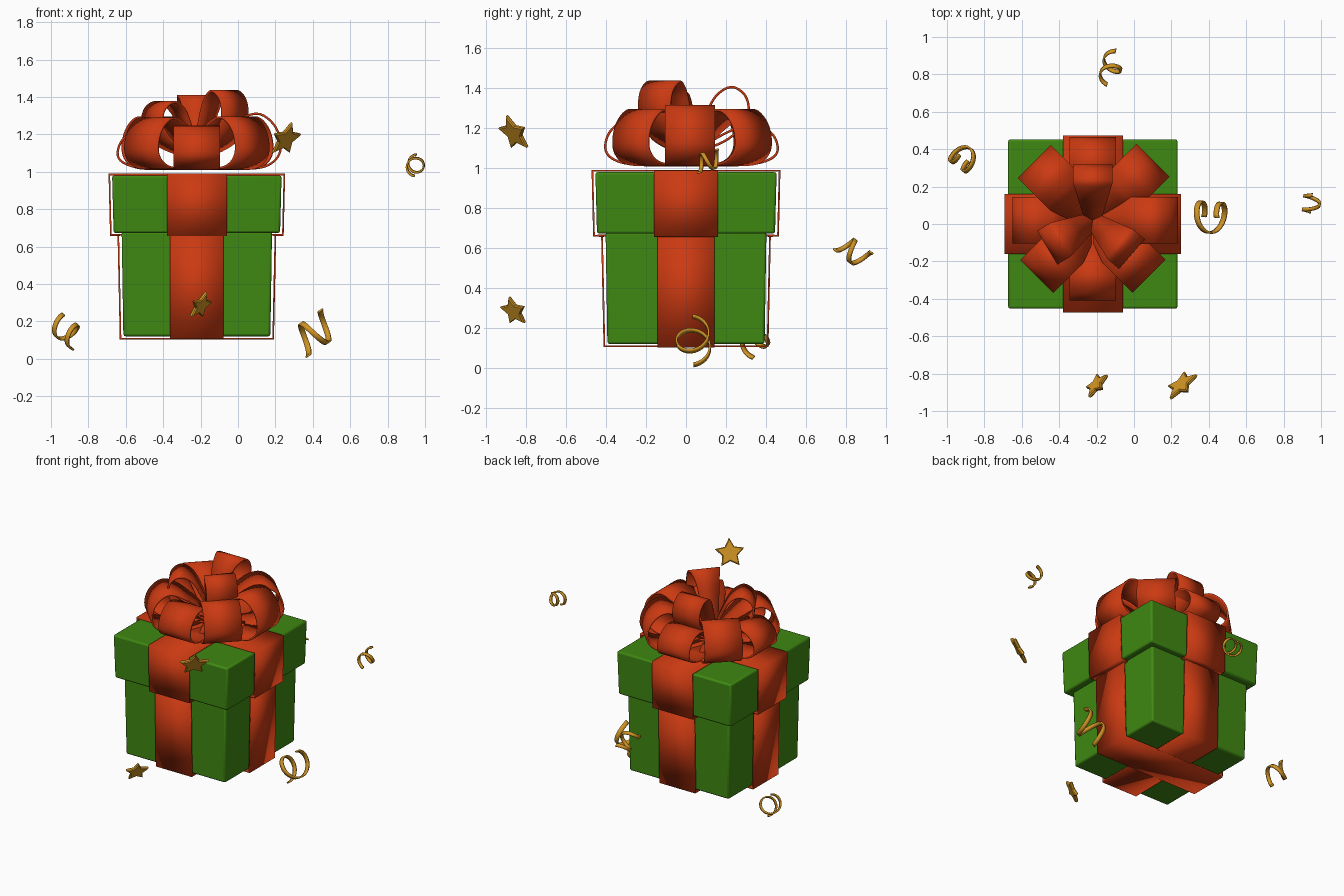
import bpy, bmesh, math
from mathutils import Vector, Matrix

if "Cube" in bpy.data.objects:
    bpy.data.objects.remove(bpy.data.objects["Cube"])

CX = -0.22  # box centre on x


def material(name, rgb):
    m = bpy.data.materials.new(name)
    m.diffuse_color = (*rgb, 1)
    m.use_nodes = True
    m.node_tree.nodes["Principled BSDF"].inputs["Base Color"].default_value = m.diffuse_color
    return m


GREEN = material("green_paper", (0.05, 0.25, 0.006))
RED = material("red_ribbon", (0.60, 0.042, 0.006))
GOLD = material("gold_confetti", (0.64, 0.30, 0.018))


def finish(name, bm, mat, thick=0, bevel=0, angle=35):
    bmesh.ops.recalc_face_normals(bm, faces=bm.faces)
    me = bpy.data.meshes.new(name)
    bm.to_mesh(me)
    bm.free()
    ob = bpy.data.objects.new(name, me)
    bpy.context.collection.objects.link(ob)
    me.materials.append(mat)
    if thick:
        s = ob.modifiers.new("thickness", 'SOLIDIFY')
        s.thickness, s.offset = thick, 0
    if bevel:
        b = ob.modifiers.new("soft_edges", 'BEVEL')
        b.width, b.segments = bevel, 2
    bpy.ops.object.select_all(action='DESELECT')
    ob.select_set(True)
    bpy.context.view_layer.objects.active = ob
    bpy.ops.object.shade_smooth_by_angle(angle=math.radians(angle))
    return ob


def block(name, half_low, half_high, z0, z1):
    """Slightly tapered square block."""
    bm = bmesh.new()
    bmesh.ops.create_cube(bm, size=2)
    for v in bm.verts:
        h = half_high if v.co.z > 0 else half_low
        v.co = (CX + v.co.x * h, v.co.y * h, z1 if v.co.z > 0 else z0)
    finish(name, bm, GREEN, bevel=0.012)


def strip(name, rows, mat, thick, closed=False):
    """Thin band through pairs of edge points."""
    bm = bmesh.new()
    vs = [(bm.verts.new(a), bm.verts.new(b)) for a, b in rows]
    n = len(vs)
    for i in range(n if closed else n - 1):
        (a, b), (c, d) = vs[i], vs[(i + 1) % n]
        bm.faces.new((a, b, d, c))
    finish(name, bm, mat, thick)


def spline(pts, steps=7):
    """Smooth curve through 2D points."""
    p = [Vector(q) for q in pts]
    p = [2 * p[0] - p[1]] + p + [2 * p[-1] - p[-2]]
    out = []
    for i in range(1, len(p) - 2):
        a, b, c, d = p[i - 1:i + 3]
        for k in range(steps):
            t = k / steps
            out.append(0.5 * (2 * b + (c - a) * t + (2 * a - 5 * b + 4 * c - d) * t * t
                              + (3 * b - a - 3 * c + d) * t ** 3))
    return out + [p[-2]]


def band(name, path, width, deg, centre, closed=False, pinch=False):
    """Ribbon band following an (r, z) path in the direction deg."""
    rot = Matrix.Rotation(math.radians(deg), 3, 'Z')
    rows = []
    for r, z in path:
        w = width / 2
        if pinch:
            w *= min(1, 0.4 + 0.6 * max(r, 0) / 0.2)
        rows.append([Vector(centre) + rot @ Vector((r, s * w, z)) for s in (-1, 1)])
    strip(name, rows, RED, 0.012, closed)


# Box and lid
block("box_body", 0.393, 0.402, 0.12, 0.68)
block("box_lid", 0.445, 0.453, 0.672, 0.98)

# Flat ribbons round box and lid, crossing
for i, deg in enumerate((0, 90)):
    e = i * 0.002
    body = [(-0.408, 0.107 + e), (0.408, 0.107 + e), (0.42, 0.663), (-0.42, 0.663)]
    lid = [(-0.41, 0.662), (-0.460, 0.662), (-0.468, 0.985 + e),
           (0.468, 0.985 + e), (0.460, 0.662), (0.41, 0.662)]
    band(f"body_ribbon_{i}", body, 0.285, deg, (CX, 0, 0), closed=True)
    band(f"lid_ribbon_{i}", lid, 0.32, deg, (CX, 0, 0))

# Lower ring of bow loops: (direction, top height, reach)
lower = [(0, 1.31, 0.45), (45, 1.29, 0.45), (90, 1.22, 0.44), (135, 1.29, 0.44),
         (180, 1.22, 0.425), (225, 1.285, 0.42), (270, 1.24, 0.425), (315, 1.29, 0.42)]
for i, (deg, top, R) in enumerate(lower):
    h = top - 1.01
    path = [(0, 0.015), (R * 0.45, 0.005), (R * 0.82, 0.02), (R * 0.99, h * 0.33),
            (R * 0.94, h * 0.75), (R * 0.72, h), (R * 0.42, h * 0.8), (0, 0.06)]
    band(f"bow_lower_loop_{i}", spline(path), 0.25, deg, (CX, 0.02, 1.01), pinch=True)

# Upper, steeper loops: (direction, height scale, reach scale)
for i, (deg, hs, rs) in enumerate([(90, 1.0, 1.0), (211, 0.9, 0.95), (319, 1.08, 0.92)]):
    path = [(0, 0), (0.07, 0.17), (0.13, 0.285), (0.21, 0.33), (0.28, 0.28),
            (0.285, 0.18), (0.19, 0.07), (0, -0.01)]
    path = [(r * rs, z * hs) for r, z in path]
    band(f"bow_upper_loop_{i}", spline(path), 0.21, deg, (CX, 0.02, 1.075), pinch=True)


# Curled streamers
def curl(name, centre, axis, length, radius, half_width, turns=1.5):
    a = Vector(axis).normalized()
    u = (Vector((0, 0, 1)) - a * a.z).normalized()
    v = a.cross(u)
    rows = []
    n = 48
    for i in range(n + 1):
        t = i / n
        th = math.pi + t * turns * 2 * math.pi
        p = Vector(centre) + a * (t - 0.5) * length + radius * (math.cos(th) * u + math.sin(th) * v)
        rows.append((p - a * half_width, p + a * half_width))
    strip(name, rows, GOLD, 0.01)


curl("streamer_back", (-0.12, 0.835, 0.583), (0.2, 0.78, -0.62), 0.155, 0.052, 0.012)
curl("streamer_left", (-0.91, 0.355, 0.145), (-0.62, 0.45, 0.5), 0.15, 0.06, 0.013)
curl("streamer_right", (0.408, 0.035, 0.137), (0.83, -0.05, 0.55), 0.19, 0.082, 0.015)
curl("streamer_far_right", (0.95, 0.11, 1.035), (0.1, 0.97, 0.25), 0.115, 0.044, 0.010)


# Stars
def star(name, centre, normal, R):
    n = Vector(normal).normalized()
    up = (Vector((0, 0, 1)) - n * n.z).normalized()
    side = up.cross(n)
    bm = bmesh.new()
    rings = []
    for off, s in ((-0.012, 0.88), (-0.006, 1), (0.006, 1), (0.012, 0.88)):
        ring = []
        for k in range(10):
            r = R * s * (1 if k % 2 == 0 else 0.52)
            th = k * math.pi / 5
            ring.append(bm.verts.new(Vector(centre) + n * off
                                     + r * (math.cos(th) * up + math.sin(th) * side)))
        rings.append(ring)
    for a, b in zip(rings, rings[1:]):
        for k in range(10):
            j = (k + 1) % 10
            bm.faces.new((a[k], a[j], b[j], b[k]))
    bm.faces.new(rings[0])
    bm.faces.new(rings[-1])
    finish(name, bm, GOLD, angle=20)


star("star_low", (-0.2, -0.86, 0.285), (-0.68, 0.56, 0.46), 0.08)
star("star_high", (0.255, -0.86, 1.175), (-0.58, 0.65, 0.48), 0.1)
